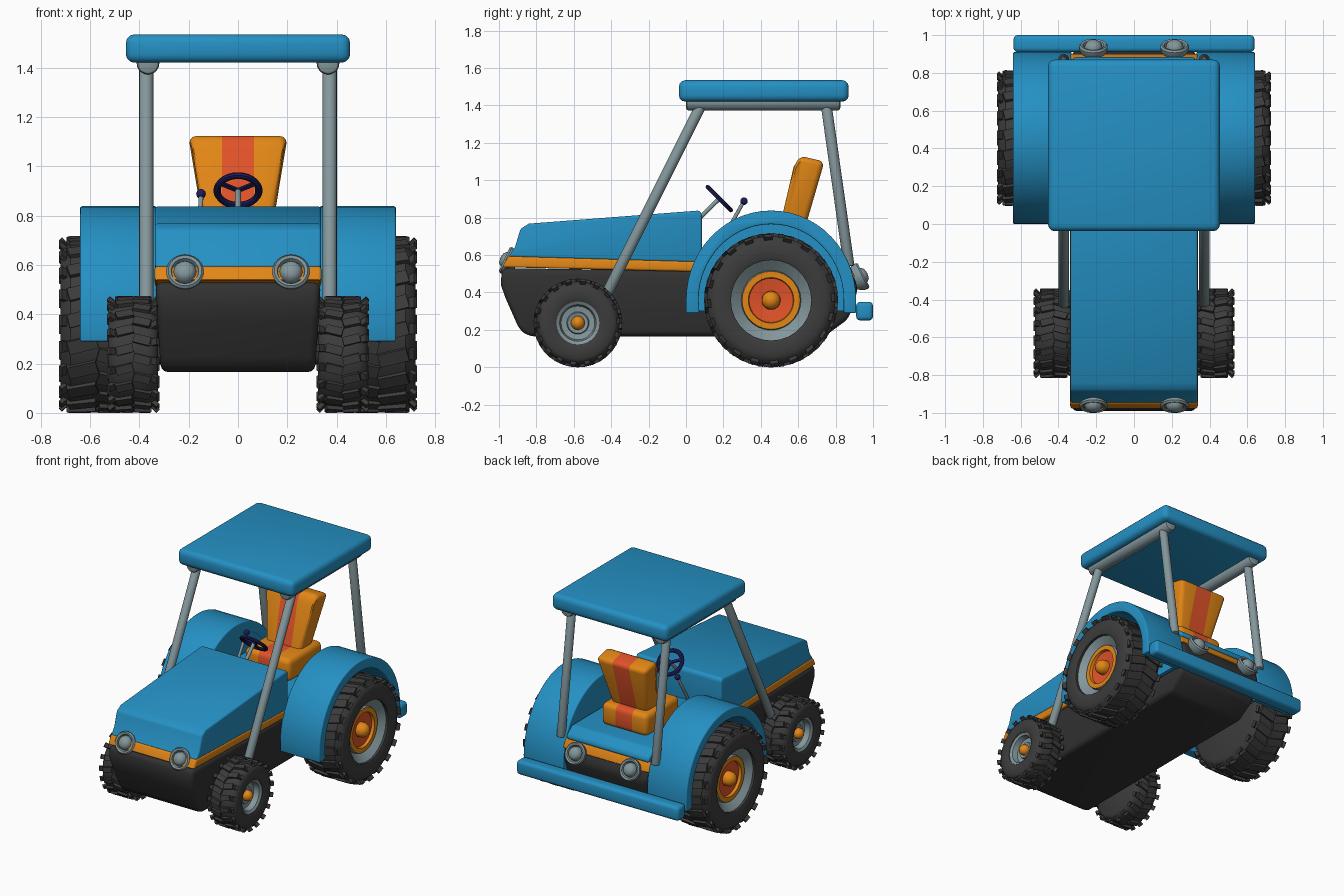
import bpy, bmesh, math
from mathutils import Vector, Matrix

if "Cube" in bpy.data.objects:
    bpy.data.objects.remove(bpy.data.objects["Cube"])

def mat(name, r, g, b):
    m = bpy.data.materials.new(name)
    m.diffuse_color = (r, g, b, 1)
    m.use_nodes = True
    m.node_tree.nodes["Principled BSDF"].inputs["Base Color"].default_value = m.diffuse_color
    return m

BLUE = mat("blue paint", .018, .28, .55)
ORANGE = mat("orange", .76, .24, .008)
RED = mat("red orange", .75, .085, .022)
DARK = mat("dark chassis", .032, .032, .032)
RUBBER = mat("tyre rubber", .045, .045, .045)
GREY = mat("grey metal", .23, .31, .33)
NAVY = mat("navy", .012, .012, .1)

def finish(name, bm, mats, angle=35):
    bmesh.ops.recalc_face_normals(bm, faces=bm.faces[:])
    me = bpy.data.meshes.new(name)
    bm.to_mesh(me)
    bm.free()
    ob = bpy.data.objects.new(name, me)
    bpy.context.collection.objects.link(ob)
    for m in mats:
        me.materials.append(m)
    bpy.ops.object.select_all(action='DESELECT')
    bpy.context.view_layer.objects.active = ob
    ob.select_set(True)
    bpy.ops.object.shade_smooth_by_angle(angle=math.radians(angle))
    return ob

def round_edges(bm, width, segs=3, limit=30):
    bmesh.ops.recalc_face_normals(bm, faces=bm.faces[:])
    if width:
        es = [e for e in bm.edges if e.calc_face_angle(0) > math.radians(limit)]
        bmesh.ops.bevel(bm, geom=es, offset=width, segments=segs, profile=.5,
                        affect='EDGES', clamp_overlap=True)

# side profile (y, z) extruded across x; half-width may depend on z
def prism(name, pts, x0, x1, mats, bevel=0, widen=None, stripe=0):
    bm = bmesh.new()
    a = [bm.verts.new((x0, y, z)) for y, z in pts]
    b = [bm.verts.new((x1, y, z)) for y, z in pts]
    bm.faces.new(a)
    bm.faces.new(b[::-1])
    n = len(pts)
    for i in range(n):
        bm.faces.new((a[i], b[i], b[(i + 1) % n], a[(i + 1) % n]))
    if widen:
        for v in bm.verts:
            v.co.x *= widen(v.co.z)
    round_edges(bm, bevel)
    if stripe:
        for s in (-stripe, stripe):
            bmesh.ops.bisect_plane(bm, geom=bm.verts[:] + bm.edges[:] + bm.faces[:],
                                   plane_co=(s, 0, 0), plane_no=(1, 0, 0))
        for f in bm.faces:
            f.material_index = int(abs(f.calc_center_median().x) < stripe)
    return finish(name, bm, mats)

def box(name, x0, x1, y0, y1, z0, z1, mats, bevel, stripe=0):
    return prism(name, [(y0, z0), (y1, z0), (y1, z1), (y0, z1)], x0, x1, mats, bevel, None, stripe)

def rod(name, p, q, r, m, segs=16, bevel=.008):
    p, q = Vector(p), Vector(q)
    bm = bmesh.new()
    M = Matrix.Translation((p + q) / 2) @ (q - p).to_track_quat('Z', 'Y').to_matrix().to_4x4()
    bmesh.ops.create_cone(bm, cap_ends=True, segments=segs, radius1=r, radius2=r,
                          depth=(q - p).length, matrix=M)
    round_edges(bm, bevel, 2, 50)
    return finish(name, bm, [m])

# spin rings (axial, radius, material index) about local z
def lathe(bm, prof, segs):
    rings = [[bm.verts.new((r * math.cos(t * math.tau / segs), r * math.sin(t * math.tau / segs), a))
              for t in range(segs)] for a, r, _ in prof]
    for k in range(len(prof) - 1):
        for t in range(segs):
            u = (t + 1) % segs
            f = bm.faces.new((rings[k][t], rings[k][u], rings[k + 1][u], rings[k + 1][t]))
            f.material_index = prof[k][2]
    bmesh.ops.remove_doubles(bm, verts=bm.verts[:], dist=1e-5)

def place(bm, loc, direction):
    M = Matrix.Translation(loc) @ Vector(direction).to_track_quat('Z', 'Y').to_matrix().to_4x4()
    bmesh.ops.transform(bm, matrix=M, verts=bm.verts[:])

def wheel(name, loc, side, h, R, rim, lugs):
    bm = bmesh.new()
    r = rim[0][1]
    tyre = [(-h, 0, 0), (-h, .86 * R, 0), (-h + .012, .94 * R, 0), (-h + .04, R, 0), (h - .04, R, 0),
            (h - .012, .94 * R, 0), (h, .86 * R, 0), (h, r + .02, 0), (h - .008, r, 0)]
    lathe(bm, tyre + [(h + a, rr, m) for a, rr, m in rim], 28)
    # tread lugs, two slanted rows, each with a shoulder block
    for i in range(lugs):
        for s in (-1, 1):
            spin = Matrix.Rotation((i + .25 * s) * math.tau / lugs, 4, 'Z')
            M = spin @ Matrix.Translation((R, 0, s * (h - .03) / 2)) @ Matrix.Rotation(s * .25, 4, 'X')
            bmesh.ops.create_cube(bm, size=1, matrix=M @ Matrix.Diagonal((.026, .16 * R, h - .03, 1)))
            M = spin @ Matrix.Translation((.955 * R, -.03 * R, s * (h - .018))) @ Matrix.Rotation(s * .75, 4, 'Y')
            bmesh.ops.create_cube(bm, size=1, matrix=M @ Matrix.Diagonal((.018, .13 * R, .05, 1)))
    place(bm, loc, (side, 0, 0))
    return finish(name, bm, [RUBBER, GREY, ORANGE, RED])

def dome(r, base, m, n=5):
    return [(base + r * math.sin(i * math.pi / 2 / n), r * math.cos(i * math.pi / 2 / n), m) for i in range(n + 1)]

# chassis, stripe, hood and rear deck
prism("chassis", [(-.985, .53), (-.99, .44), (-.965, .37), (-.89, .2), (-.84, .165), (.74, .165),
                  (.87, .26), (.92, .42), (.89, .5), (.1, .515)], -.335, .335, [DARK], .03,
      lambda z: 1 - .2 * max(0, .5 - z))
prism("stripe", [(-.982, .535), (-.95, .595), (.1, .565), (.875, .545), (.905, .48), (.1, .51)],
      -.338, .338, [ORANGE], .012)
prism("hood", [(-.95, .59), (-.915, .64), (-.885, .74), (-.84, .768), (.07, .838), (.085, .82), (.085, .56)],
      -.337, .337, [BLUE], .025)
prism("rear_deck", [(.05, .555), (.05, .62), (.82, .62), (.88, .575), (.885, .54)], -.325, .325, [BLUE], .015)
box("rear_bumper", -.638, .638, .91, 1.0, .25, .35, [BLUE], .022)

# seat with a contrasting centre stripe
box("seat_cushion", -.18, .18, .32, .7, .61, .77, [ORANGE, RED], .035, .065)
prism("seat_back", [(.485, .7), (.51, .79), (.575, 1.07), (.61, 1.13), (.74, 1.1), (.65, .79), (.62, .7)],
      -1, 1, [ORANGE, RED], .03, lambda z: min(.197, .125 + .23 * (z - .7)), .065)

# canopy
box("roof", -.455, .455, -.038, .87, 1.42, 1.535, [BLUE], .035)

FRONT_RIM = [(-.012, .115, 1), (-.022, .098, 1), (-.06, .09, 1), (-.065, .06, 1), (-.05, .055, 1),
             (-.055, .037, 2)] + dome(.037, -.045, 2)
REAR_RIM = [(-.025, .215, 1), (-.07, .16, 1), (-.05, .155, 2), (-.05, .122, 2), (-.07, .118, 3),
            (-.08, .05, 2)] + dome(.05, -.06, 2)
LIGHT = [(-.05, 0, 0), (-.05, .05, 0), (-.01, .074, 0), (.012, .076, 0), (.022, .068, 0),
         (.018, .056, 0), (.005, .052, 0)] + dome(.048, 0, 0)[:-2] + [(.045, 0, 0)]

for s, side in ((1, "right"), (-1, "left")):
    # wheels
    wheel(side + "_front_wheel", (s * .425, -.578, .237), s, .1, .223, FRONT_RIM, 18)
    wheel(side + "_rear_wheel", (s * .57, .455, .358), s, .15, .344, REAR_RIM, 20)
    # mudguard: arched band plus inner wall
    def arch(ry, rz):
        return [(.455 - ry * math.cos(t * math.pi / 28), .36 + rz * math.sin(t * math.pi / 28)) for t in range(29)]
    outer = [(0, .29)] + arch(.455, .478) + [(.91, .29)]
    inner = [(.072, .29)] + arch(.388, .405) + [(.843, .29)]
    prism(side + "_mudguard", outer + inner[::-1], s * .33, s * .64, [BLUE], .007)
    prism(side + "_mudguard_wall", [(.03, .3)] + arch(.43, .45) + [(.88, .3)], s * .332, s * .36, [BLUE])
    # canopy posts and rail
    rod(side + "_front_post", (s * .372, -.425, .39), (s * .372, .08, 1.4), .029, GREY)
    rod(side + "_rear_post", (s * .372, .872, .54), (s * .372, .75, 1.4), .029, GREY)
    rod(side + "_roof_rail", (s * .365, 0, 1.418), (s * .365, .825, 1.418), .046, GREY, 20, .015)
    # lamps
    for end, loc, d in (("head", (s * .215, -.952, .568), (0, -.9, .42)),
                        ("tail", (s * .215, .93, .483), (0, .89, .45))):
        bm = bmesh.new()
        lathe(bm, LIGHT, 24)
        place(bm, loc, d)
        finish(side + "_" + end + "_lamp", bm, [GREY])

rod("rear_axle", (-.5, .455, .358), (.5, .455, .358), .06, DARK)
rod("front_axle", (-.4, -.578, .237), (.4, -.578, .237), .04, DARK)

# steering wheel, spokes and column
bm = bmesh.new()
lathe(bm, [(.012 * math.sin(k * math.tau / 8), .085 + .015 * math.cos(k * math.tau / 8), 0) for k in range(9)], 28)
for k in range(3):
    M = Matrix.Rotation(k * math.tau / 3 + math.pi / 2, 4, 'Z') @ Matrix.Translation((.04, 0, 0))
    bmesh.ops.create_cube(bm, size=1, matrix=M @ Matrix.Diagonal((.08, .018, .01, 1)))
bmesh.ops.transform(bm, verts=bm.verts[:],
                    matrix=Matrix.Translation((0, .178, .902)) @ Matrix.Rotation(-math.pi / 4, 4, 'X'))
finish("steering_wheel", bm, [NAVY])
rod("steering_column", (0, .05, .775), (0, .18, .904), .012, GREY, 12, .003)

# gear lever
rod("gear_lever", (-.16, .16, .62), (-.15, .305, .88), .01, GREY, 10, .002)
bm = bmesh.new()
bmesh.ops.create_uvsphere(bm, u_segments=14, v_segments=8, radius=.02,
                          matrix=Matrix.Translation((-.15, .31, .888)))
finish("gear_knob", bm, [NAVY])
